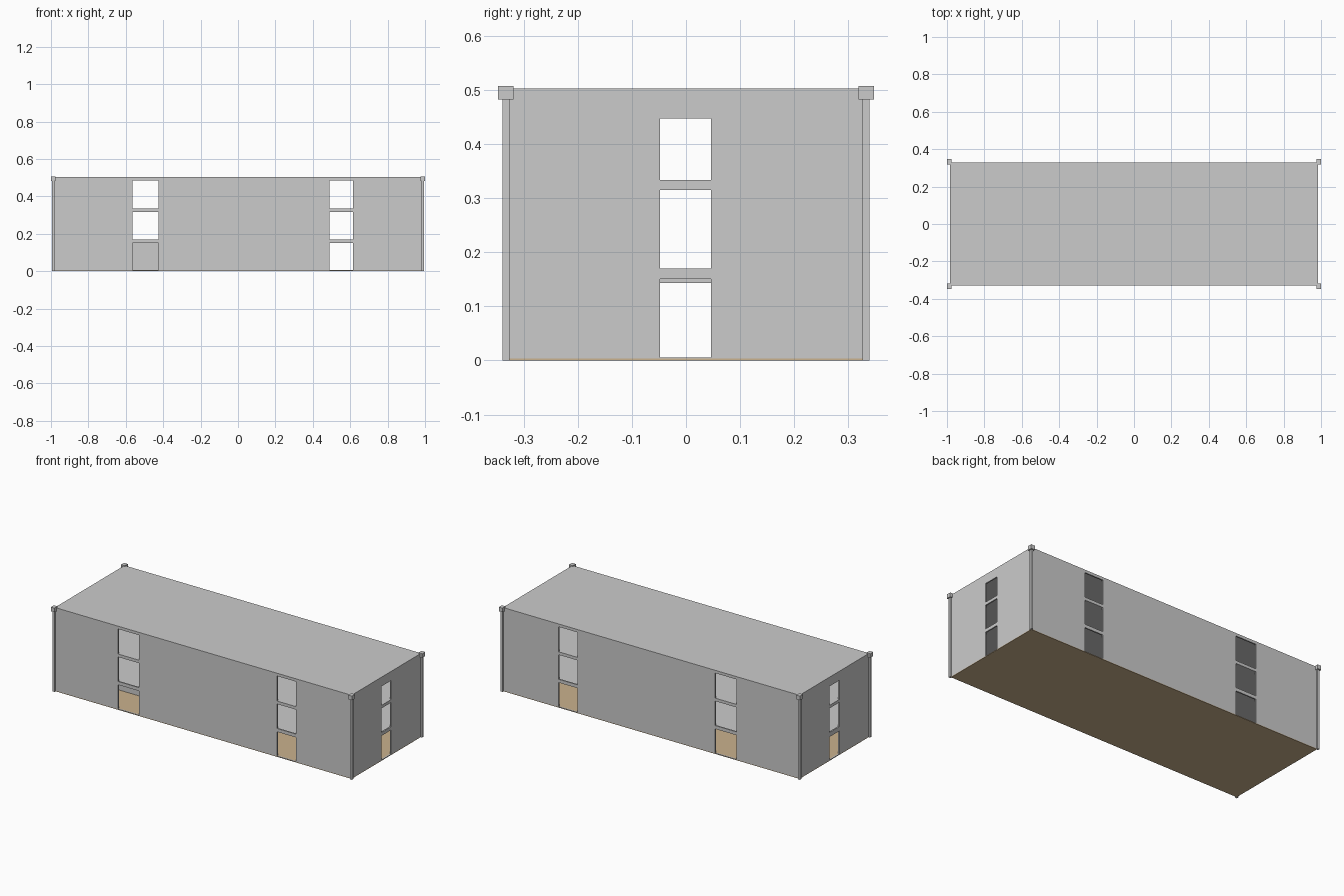
import bpy, bmesh
from mathutils import Vector

cube = bpy.data.objects.get("Cube")
if cube:
    bpy.data.objects.remove(cube, do_unlink=True)


def material(name, colour):
    m = bpy.data.materials.new(name)
    m.use_nodes = True
    m.diffuse_color = colour
    m.node_tree.nodes["Principled BSDF"].inputs["Base Color"].default_value = colour
    return m


GREY = material("light grey concrete", (0.6, 0.6, 0.6, 1))
TAN = material("tan floor", (0.595, 0.445, 0.27, 1))


def finish(name, bm, mat):
    bmesh.ops.recalc_face_normals(bm, faces=bm.faces)
    mesh = bpy.data.meshes.new(name)
    bm.to_mesh(mesh)
    bm.free()
    mesh.materials.append(mat)
    obj = bpy.data.objects.new(name, mesh)
    bpy.context.collection.objects.link(obj)
    return obj


def box(name, low, high, mat=GREY):
    low, high = Vector(low), Vector(high)
    bm = bmesh.new()
    bmesh.ops.create_cube(bm, size=1)
    for v in bm.verts:
        v.co = (low + high) / 2 + v.co * (high - low)
    return finish(name, bm, mat)


def wall(name, half, bottom, top, holes, place, inward):
    """Sheet with rectangular openings, thickened towards the inside."""
    us = sorted({-half, half, *(u for h in holes for u in h[:2])})
    zs = sorted({bottom, top, *(z for h in holes for z in h[2:])})
    bm = bmesh.new()
    for u0, u1 in zip(us, us[1:]):
        for z0, z1 in zip(zs, zs[1:]):
            u, z = (u0 + u1) / 2, (z0 + z1) / 2
            if not any(a < u < b and c < z < d for a, b, c, d in holes):
                bm.faces.new([bm.verts.new(place(*p)) for p in
                              ((u0, z0), (u1, z0), (u1, z1), (u0, z1))])
    bmesh.ops.remove_doubles(bm, verts=bm.verts, dist=0.0001)
    # extrude the sheet to give the wall its thickness
    result = bmesh.ops.extrude_face_region(bm, geom=bm.faces[:], use_keep_orig=True)
    moved = [g for g in result["geom"] if isinstance(g, bmesh.types.BMVert)]
    bmesh.ops.translate(bm, verts=moved, vec=inward)
    return finish(name, bm, GREY)


# Long walls: two columns of openings over three storeys
BASE, ROOF, THICK = 0.004, 0.495, 0.008
storeys = [(0.005, 0.15), (0.17, 0.317), (0.335, 0.485)]
long_holes = [(a, b, c, d) for a, b in ((-0.565, -0.425), (0.49, 0.615)) for c, d in storeys]
for side, name in ((-1, "front_wall"), (1, "back_wall")):
    wall(name, 0.985, BASE, ROOF, long_holes,
         lambda u, z: (u, side * 0.33, z), (0, -side * THICK, 0))

# End walls: one column of openings
for side, name, door_top in ((1, "right_end_wall", 0.15), (-1, "left_end_wall", 0.143)):
    end_holes = [(-0.048, 0.046, c, d) for c, d in
                 ((0.005, door_top), (0.17, 0.315), (0.333, 0.447))]
    wall(name, 0.322, BASE, ROOF, end_holes,
         lambda u, z: (side * 0.985, u, z), (-side * THICK, 0, 0))

# Floors and roof
box("ground_floor", (-0.985, -0.33, 0), (0.985, 0.33, BASE), TAN)
for name, z in (("first_floor_slab", 0.154), ("second_floor_slab", 0.32)):
    box(name, (-0.977, -0.322, z), (0.977, 0.322, z + 0.012))
box("roof", (-0.985, -0.33, ROOF), (0.985, 0.33, 0.502))

# Ground storey partition
box("partition", (-0.8, -0.125, BASE), (0.33, -0.117, 0.154))

# Corner posts with square caps
for sx, x_name in ((-1, "left"), (1, "right")):
    for sy, y_name in ((-1, "front"), (1, "back")):
        def corner(part, x0, x1, y0, y1, z0, z1):
            xs, ys = sorted((sx * x0, sx * x1)), sorted((sy * y0, sy * y1))
            box(f"{y_name}_{x_name}_{part}", (xs[0], ys[0], z0), (xs[1], ys[1], z1))
        corner("post", 0.98, 0.994, 0.326, 0.339, 0, 0.482)
        corner("post_cap", 0.975, 1.0, 0.319, 0.347, 0.482, 0.507)
